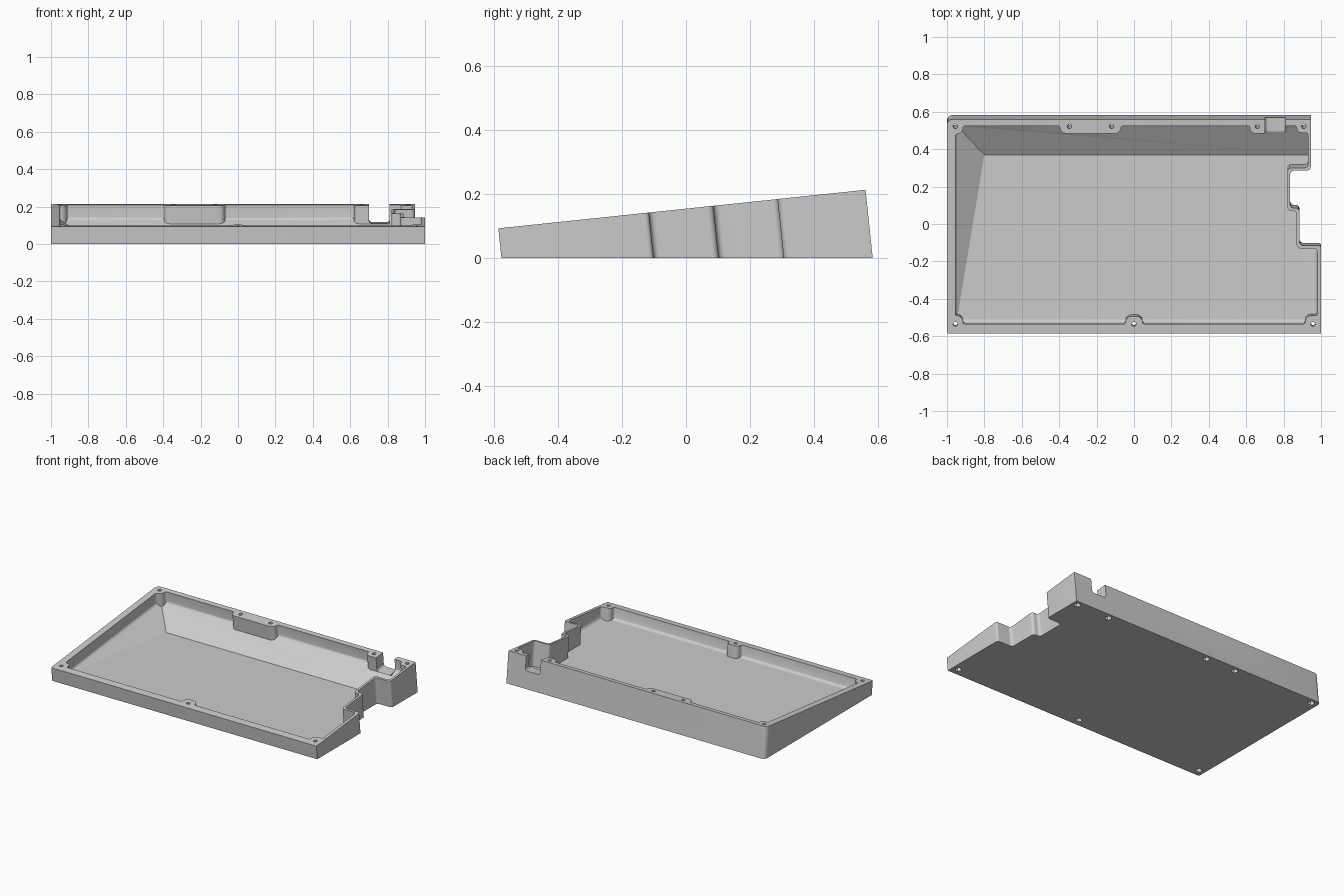
import bpy
import bmesh
from math import atan2, cos, sin, pi
from mathutils import Matrix, Vector

default = bpy.data.objects.get("Cube")
if default:
    bpy.data.objects.remove(default, do_unlink=True)

grey = bpy.data.materials.new("plain_grey")
grey.use_nodes = True
COLOUR = (0.6, 0.6, 0.6, 1)
grey.diffuse_color = COLOUR
grey.node_tree.nodes["Principled BSDF"].inputs["Base Color"].default_value = COLOUR

# Tilted frame: origin on the front top edge, z normal to the sloping rim
TILT = Matrix.Translation((0, -0.585, 0.093)) @ Matrix.Rotation(atan2(0.12, 1.145), 4, 'X')
BACK = 1.151        # depth of the case along the slope
IN_FRONT, IN_BACK, IN_LEFT, IN_RIGHT = 0.05, 1.116, -0.955, 0.98
FLOOR = 0.02


def rounded(corners, steps=6):
    """Turn right-angled corners (x, y, radius) into an outline with arcs."""
    points = []
    for i, (x, y, r) in enumerate(corners):
        p = Vector((x, y))
        before = (Vector(corners[i - 1][:2]) - p).normalized()
        after = (Vector(corners[(i + 1) % len(corners)][:2]) - p).normalized()
        if r == 0:
            points.append(p)
            continue
        centre = p + r * (before + after)
        for k in range(steps + 1):
            a = k / steps * pi / 2
            points.append(centre - r * (after * cos(a) + before * sin(a)))
    return points


def make_object(name, bm):
    bmesh.ops.recalc_face_normals(bm, faces=bm.faces)
    mesh = bpy.data.meshes.new(name)
    bm.to_mesh(mesh)
    bm.free()
    obj = bpy.data.objects.new(name, mesh)
    bpy.context.collection.objects.link(obj)
    return obj


def prism(outline, low, high, matrix=TILT):
    bm = bmesh.new()
    face = bm.faces.new([bm.verts.new((p[0], p[1], low)) for p in outline])
    side = bmesh.ops.extrude_face_region(bm, geom=[face])
    moved = [g for g in side["geom"] if isinstance(g, bmesh.types.BMVert)]
    bmesh.ops.translate(bm, verts=moved, vec=(0, 0, high - low))
    bm.transform(matrix)
    return bm


def trim(bm, point, outward):
    """Remove everything beyond a plane and close the cut."""
    geom = bm.verts[:] + bm.edges[:] + bm.faces[:]
    bmesh.ops.bisect_plane(bm, geom=geom, plane_co=point, plane_no=outward, clear_outer=True)
    bmesh.ops.holes_fill(bm, edges=[e for e in bm.edges if e.is_boundary], sides=0)


def combine(obj, other, operation):
    mod = obj.modifiers.new(operation.lower(), 'BOOLEAN')
    mod.operation = operation
    mod.solver = 'EXACT'
    mod.object = other
    bpy.context.view_layer.objects.active = obj
    bpy.ops.object.modifier_apply(modifier=mod.name)
    bpy.data.objects.remove(other, do_unlink=True)


def boss(x_from, x_to, wall, tip):
    """Outline corners of a rounded screw boss standing out from a wall."""
    return [(x_from, wall, 0.012), (x_from, tip, 0.03),
            (x_to, tip, 0.03), (x_to, wall, 0.012)]


# Outer shell: stepped outline, walls square to the rim, flat underside
outer = rounded([
    (-1, 0, 0.008), (1, 0, 0), (1, 0.472, 0.015), (0.885, 0.472, 0.02),
    (0.885, 0.674, 0.02), (0.835, 0.674, 0.02), (0.835, 0.875, 0.02),
    (0.945, 0.875, 0.02), (0.945, BACK, 0), (-1, BACK, 0.03)])
shell = prism(outer, -0.4, 0)
trim(shell, (0, 0, 0), (0, 0, -1))
case = make_object("tilted_case_tray", shell)
case.data.materials.append(grey)

# Pocket outline: thin walls, bosses and thick blocks behind the ports
pocket_corners = [(IN_LEFT, 0.095, 0.012), (-0.915, 0.095, 0.03), (-0.915, IN_FRONT, 0.012)]
pocket_corners += boss(-0.045, 0.045, IN_FRONT, 0.092)
pocket_corners += [
    (0.915, IN_FRONT, 0.012), (0.915, 0.095, 0.03), (IN_RIGHT, 0.095, 0.012),
    (IN_RIGHT, 0.457, 0.02), (0.87, 0.457, 0.02), (0.87, 0.659, 0.02),
    (0.82, 0.659, 0.02), (0.82, 0.89, 0.02), (0.93, 0.89, 0.02),
    (0.93, 1.078, 0.012), (0.87, 1.078, 0.025), (0.87, IN_BACK, 0.012),
    (0.81, IN_BACK, 0), (0.81, 1.075, 0), (0.62, 1.075, 0.028), (0.62, IN_BACK, 0.012)]
pocket_corners += boss(-0.07, -0.395, IN_BACK, 1.075)
pocket_corners += [(-0.915, IN_BACK, 0.012), (-0.915, 1.073, 0.03), (IN_LEFT, 1.073, 0.012)]
pocket = make_object("pocket_cutter", prism(rounded(pocket_corners), -0.4, 0.1))

# Pocket floor: level base with banked back and left sides, filleted to walls
down = Vector((0, 0, -1))
wall_back = TILT.to_3x3() @ Vector((0, 1, 0))
base_meet = Vector((-0.8, 0.37, FLOOR))
back_line = TILT @ Vector((0, IN_BACK, -0.075))
left_a = TILT @ Vector((IN_LEFT, IN_FRONT, -0.075))
left_b = TILT @ Vector((IN_LEFT, IN_BACK, -0.075))
bank_back = (back_line - base_meet).cross(Vector((1, 0, 0))).normalized()
bank_left = (left_b - left_a).cross(base_meet - left_a).normalized()
if bank_back.z > 0:
    bank_back.negate()
if bank_left.z > 0:
    bank_left.negate()

bed = bmesh.new()
bmesh.ops.create_cube(bed, size=4)
trim(bed, base_meet, down)
trim(bed, base_meet, bank_back)
trim(bed, base_meet, bank_left)
front_line = TILT @ Vector((0, IN_FRONT, -0.07))
front_line.z = FLOOR
fillets = [
    (front_line, -wall_back, down),
    (back_line, wall_back, bank_back),
    (left_a, Vector((-1, 0, 0)), bank_left),
    (Vector((IN_RIGHT, 0, FLOOR)), Vector((1, 0, 0)), down)]
for corner, wall, base in fillets:
    radius = 0.025
    centre = corner - radius * (wall + base) / (1 + wall.dot(base))
    for t in (0.25, 0.5, 0.75):
        normal = wall.slerp(base, t).normalized()
        trim(bed, centre + radius * normal, normal)
combine(pocket, make_object("pocket_bed", bed), 'INTERSECT')
combine(case, pocket, 'DIFFERENCE')

# Port openings through the back wall, round-bottomed
upright = TILT @ Matrix.Rotation(pi / 2, 4, 'X')
for x0, x1 in ((-0.288, -0.177), (0.7, 0.811)):
    slot = rounded([(x0, 0.1, 0), (x0, -0.097, 0.018), (x1, -0.097, 0.018), (x1, 0.1, 0)])
    combine(case, make_object("port_cutter", prism(slot, -1.3, -1, upright)), 'DIFFERENCE')


def ring(x, y, radius, sides):
    return [(x + radius * cos(2 * pi * k / sides), y + radius * sin(2 * pi * k / sides))
            for k in range(sides)]


# Screw holes with six-sided nut recesses underneath
front_holes = [(x, IN_FRONT) for x in (IN_LEFT, 0, 0.957)]
back_holes = [(x, IN_BACK - 0.003) for x in (IN_LEFT, -0.345, -0.12, 0.66, 0.908)]
for x, y in front_holes + back_holes:
    hole = make_object("hole_cutter", prism(ring(x, y, 0.012, 20), -0.4, 0.1))
    combine(case, hole, 'DIFFERENCE')
    rim_height = (TILT @ Vector((x, y, 0))).z
    recess = prism(ring(x, y, 0.022, 6), -0.4, 0.03 - rim_height)
    combine(case, make_object("recess_cutter", recess), 'DIFFERENCE')

# Smooth arcs, crisp edges
bpy.ops.object.select_all(action='DESELECT')
case.select_set(True)
bpy.context.view_layer.objects.active = case
bpy.ops.object.shade_smooth_by_angle(angle=pi / 6)
